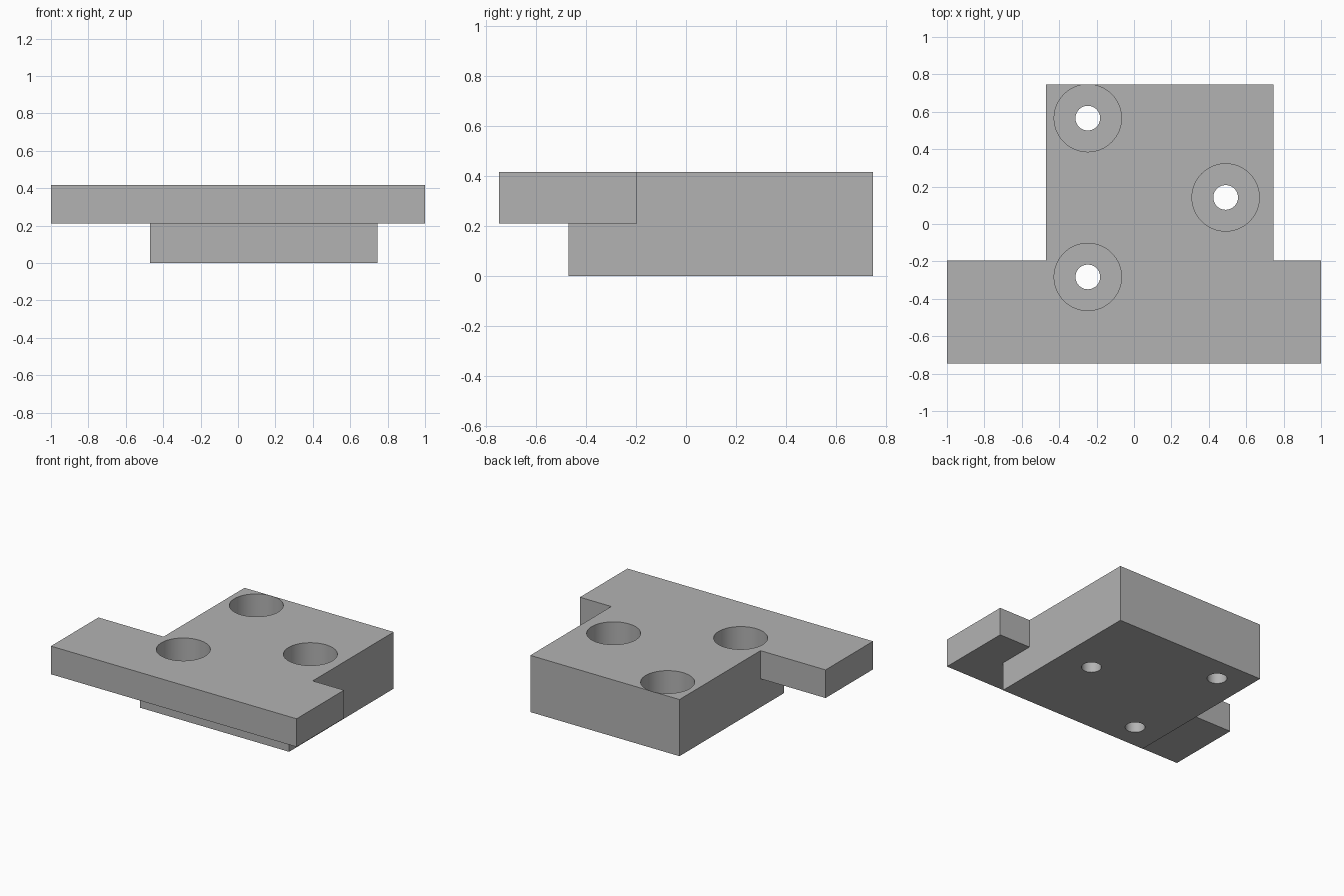
import bpy
import math

cube = bpy.data.objects.get("Cube")
if cube:
    bpy.data.objects.remove(cube, do_unlink=True)

BOTTOM, STEP, TOP = 0.0, 0.21, 0.417
BORE_FLOOR = 0.21
HOLES = [(-0.247, 0.566), (0.49, 0.142), (-0.247, -0.283)]

grey = bpy.data.materials.new("plain grey")
grey.use_nodes = True
colour = (0.45, 0.45, 0.45, 1)
grey.diffuse_color = colour
grey.node_tree.nodes["Principled BSDF"].inputs["Base Color"].default_value = colour


def box(name, low, high):
    centre = [(a + b) / 2 for a, b in zip(low, high)]
    bpy.ops.mesh.primitive_cube_add(size=1, location=centre)
    obj = bpy.context.object
    obj.name = name
    obj.scale = [b - a for a, b in zip(low, high)]
    bpy.ops.object.transform_apply(location=True, rotation=False, scale=True)
    obj.data.materials.append(grey)
    return obj


def cylinder(name, x, y, radius, low, high):
    bpy.ops.mesh.primitive_cylinder_add(
        vertices=64, radius=radius, depth=high - low,
        location=(x, y, (low + high) / 2))
    obj = bpy.context.object
    obj.name = name
    obj.data.materials.append(grey)
    return obj


def combine(target, tool, operation):
    mod = target.modifiers.new(operation.title(), "BOOLEAN")
    mod.operation = operation
    mod.solver = "EXACT"
    mod.object = tool
    bpy.context.view_layer.objects.active = target
    bpy.ops.object.modifier_apply(modifier=mod.name)
    bpy.data.objects.remove(tool, do_unlink=True)


# Thick body with a wide, thinner flange across the front
body = box("mounting_block", (-0.47, -0.47, BOTTOM), (0.745, 0.747, TOP))
flange = box("front_flange", (-1, -0.747, STEP), (1, -0.195, TOP))
combine(body, flange, "UNION")

# Counterbored screw holes
for x, y in HOLES:
    combine(body, cylinder("counterbore", x, y, 0.18, BORE_FLOOR, TOP + 0.1), "DIFFERENCE")
    combine(body, cylinder("screw_hole", x, y, 0.066, -0.1, TOP), "DIFFERENCE")

# Smooth bore walls, crisp block edges
bpy.ops.object.select_all(action="DESELECT")
body.select_set(True)
bpy.context.view_layer.objects.active = body
bpy.ops.object.shade_smooth_by_angle(angle=math.radians(30))
